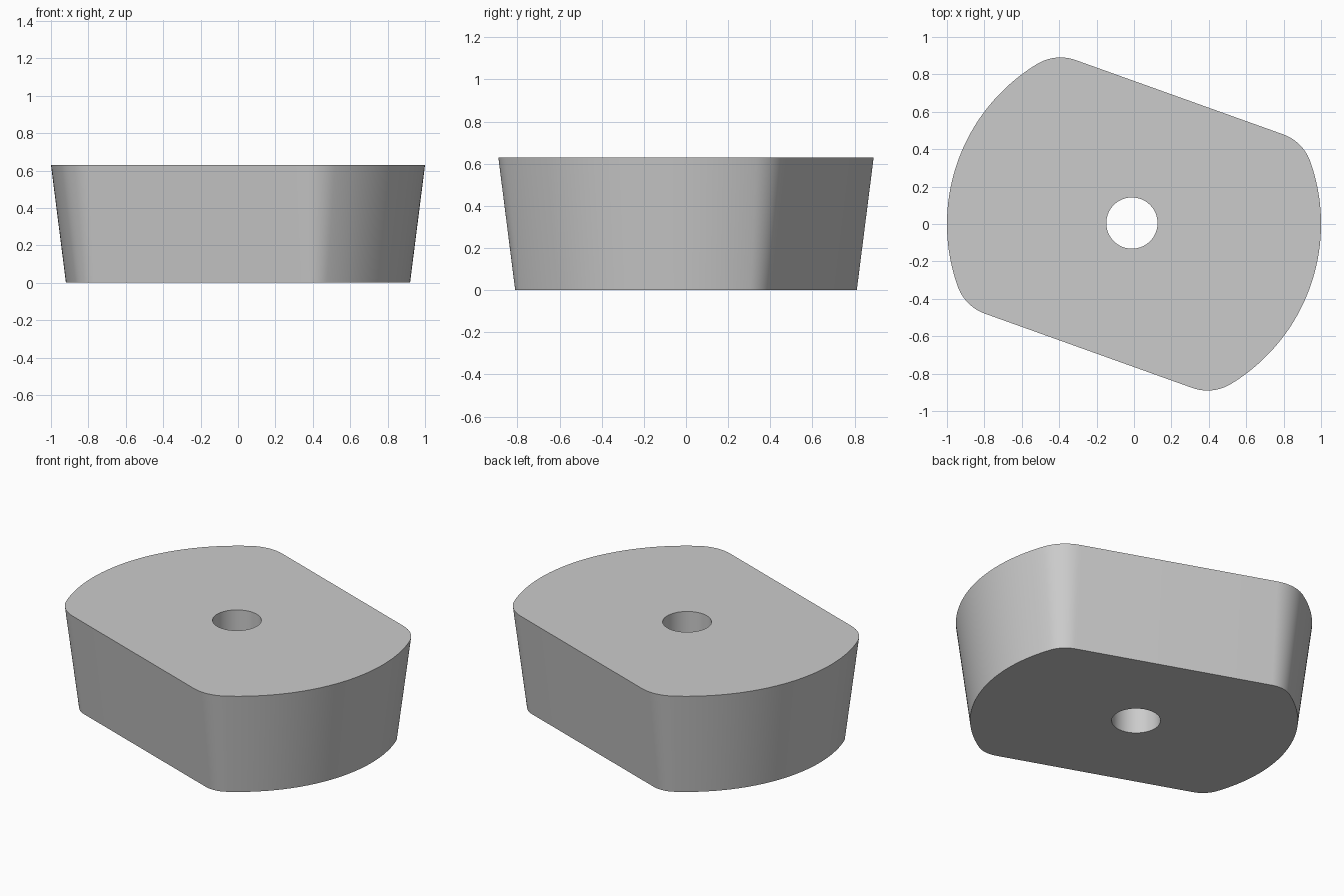
import bpy
import bmesh
from math import sin, cos, pi, radians, sqrt, atan2
from mathutils import Matrix, Vector

HEIGHT = 0.63
TAPER = 0.08            # how far the walls step in at the base
TILT = radians(-19.7)   # direction of the two flat sides
HOLE_CENTRE = Vector((-0.011, 0.005))
HOLE_RADIUS = 0.137


def arc(cx, cy, radius, start, end, steps):
    return [Vector((cx + radius * cos(start + (end - start) * i / steps),
                    cy + radius * sin(start + (end - start) * i / steps)))
            for i in range(steps + 1)]


def body_outline(inset):
    """Disc with two parallel flats and rounded corners."""
    radius, flat, fillet = 1.0 - inset, 0.72 - inset, 0.24 - inset
    fy = flat - fillet
    fx = sqrt((radius - fillet) ** 2 - fy ** 2)
    a = atan2(fy, fx)
    half = (arc(fx, -fy, fillet, -pi / 2, -a, 12)
            + arc(0, 0, radius, -a, a, 48)[1:-1]
            + arc(fx, fy, fillet, a, pi / 2, 12))
    turn = Matrix.Rotation(TILT, 2)
    return [turn @ p for p in half + [-p for p in half]]


def add_ring(bm, points, z):
    verts = [bm.verts.new((p.x, p.y, z)) for p in points]
    edges = [bm.edges.new((v, verts[i - 1])) for i, v in enumerate(verts)]
    return verts, edges


def add_wall(bm, low, high):
    for i in range(len(low)):
        bm.faces.new((low[i - 1], low[i], high[i], high[i - 1]))


scene_cube = bpy.data.objects.get("Cube")
if scene_cube:
    bpy.data.objects.remove(scene_cube, do_unlink=True)

# Tapered body and straight centre hole
bm = bmesh.new()
hole = arc(HOLE_CENTRE.x, HOLE_CENTRE.y, HOLE_RADIUS, 0, 2 * pi, 64)[:-1]
outer_low, outer_low_edges = add_ring(bm, body_outline(TAPER), 0)
outer_high, outer_high_edges = add_ring(bm, body_outline(0), HEIGHT)
hole_low, hole_low_edges = add_ring(bm, hole, 0)
hole_high, hole_high_edges = add_ring(bm, hole, HEIGHT)
add_wall(bm, outer_low, outer_high)
add_wall(bm, hole_low, hole_high)

# Flat top and underside around the hole
for edges in (outer_low_edges + hole_low_edges, outer_high_edges + hole_high_edges):
    bmesh.ops.triangle_fill(bm, edges=edges, use_beauty=True)
bmesh.ops.recalc_face_normals(bm, faces=bm.faces[:])

mesh = bpy.data.meshes.new("tapered_body")
bm.to_mesh(mesh)
bm.free()
body = bpy.data.objects.new("tapered_body", mesh)
bpy.context.collection.objects.link(body)

# Plain grey material
colour = (0.6, 0.6, 0.6, 1.0)
grey = bpy.data.materials.new("light_grey")
grey.use_nodes = True
grey.diffuse_color = colour
grey.node_tree.nodes["Principled BSDF"].inputs["Base Color"].default_value = colour
mesh.materials.append(grey)

# Smooth curved walls, crisp rims
bpy.ops.object.select_all(action="DESELECT")
body.select_set(True)
bpy.context.view_layer.objects.active = body
bpy.ops.object.shade_smooth_by_angle(angle=radians(30))
